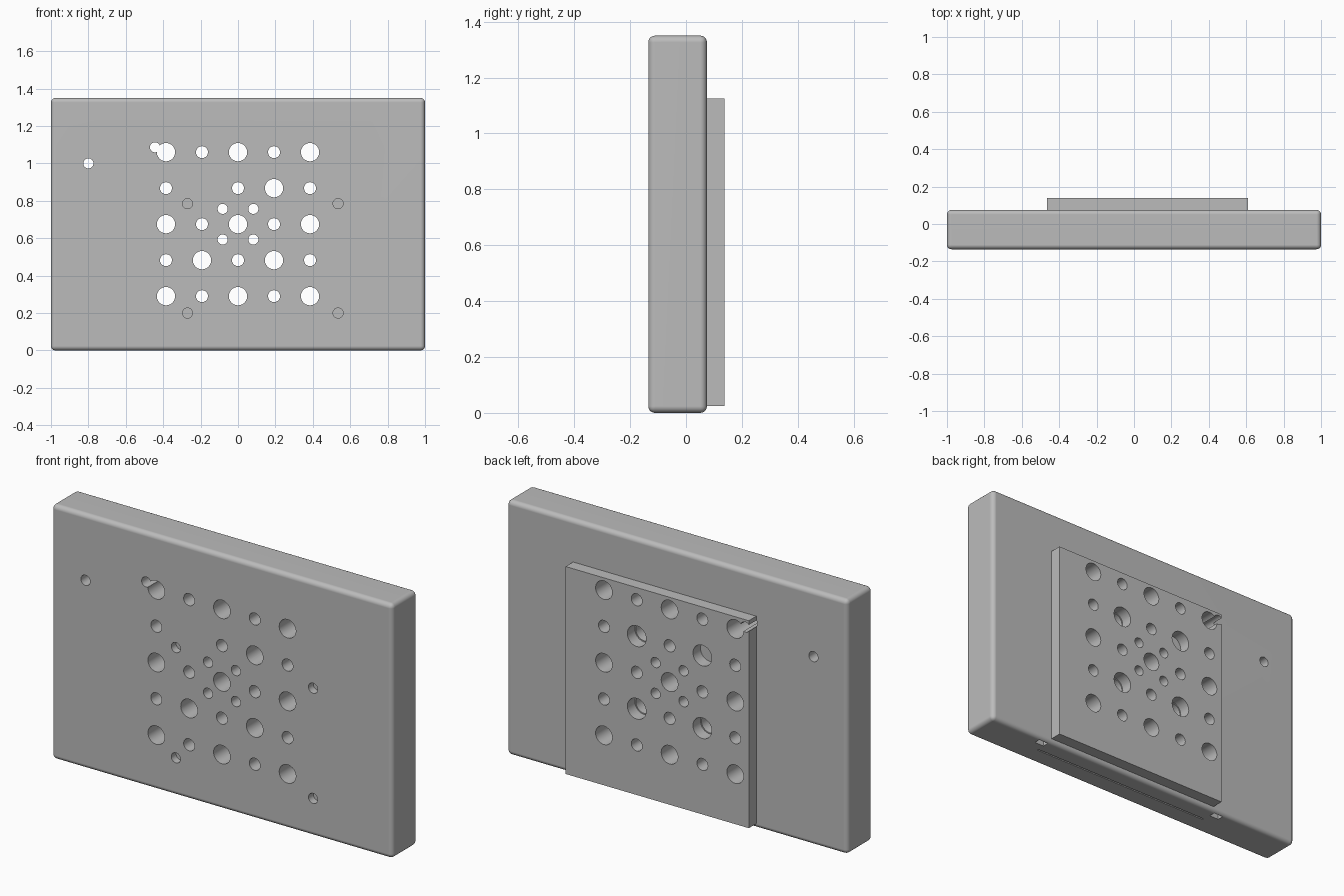
import bpy, bmesh, math
from mathutils import Matrix, Vector

cube = bpy.data.objects.get("Cube")
if cube:
    bpy.data.objects.remove(cube, do_unlink=True)

grey = bpy.data.materials.new("plain grey")
grey.use_nodes = True
grey.diffuse_color = (0.5, 0.5, 0.5, 1)
grey.node_tree.nodes["Principled BSDF"].inputs["Base Color"].default_value = (0.5, 0.5, 0.5, 1)


def add_box(bm, lo, hi):
    lo, hi = Vector(lo), Vector(hi)
    scale = Matrix.Diagonal((*(hi - lo), 1))
    bmesh.ops.create_cube(bm, size=1, matrix=Matrix.Translation((lo + hi) / 2) @ scale)


def add_drill(bm, x, z, radius, y0, y1):
    place = Matrix.Translation((x, (y0 + y1) / 2, z)) @ Matrix.Rotation(math.pi / 2, 4, "X")
    bmesh.ops.create_cone(bm, cap_ends=True, segments=32, radius1=radius,
                          radius2=radius, depth=y1 - y0, matrix=place)


def finish(bm, name):
    mesh = bpy.data.meshes.new(name)
    bm.to_mesh(mesh)
    bm.free()
    mesh.materials.append(grey)
    ob = bpy.data.objects.new(name, mesh)
    bpy.context.collection.objects.link(ob)
    return ob


def select(ob):
    bpy.ops.object.select_all(action="DESELECT")
    ob.select_set(True)
    bpy.context.view_layer.objects.active = ob


def cut(ob, cutter):
    cutter.hide_render = True
    select(ob)
    mod = ob.modifiers.new("Holes", "BOOLEAN")
    mod.operation, mod.solver, mod.object = "DIFFERENCE", "EXACT", cutter
    bpy.ops.object.modifier_apply(modifier=mod.name)


FRONT, BACK, REAR = -0.135, 0.075, 0.138
PITCH, MID = 0.1925, 0.675
BIG, SMALL, PIN = 0.049, 0.032, 0.027

# Rounded block and square-edged rear plate
bm = bmesh.new()
add_box(bm, (-1, FRONT, 0), (1, BACK, 1.35))
bmesh.ops.bevel(bm, geom=bm.edges[:], offset=0.024, segments=5, profile=0.5, affect="EDGES")
block = finish(bm, "main_block")
bm = bmesh.new()
add_box(bm, (-0.465, BACK, 0.025), (0.61, REAR, 1.125))
plate = finish(bm, "rear_plate")

# Hole grid: big on even nodes and diagonals, small elsewhere
block_bm, plate_bm = bmesh.new(), bmesh.new()
for i in range(-2, 3):
    for j in range(-2, 3):
        x, z = i * PITCH, MID + j * PITCH
        diagonal = abs(i) == 1 and abs(j) == 1
        even = i % 2 == 0 and j % 2 == 0
        radius = BIG if diagonal or (even and (i or not j or abs(j) == 2)) else SMALL
        add_drill(plate_bm, x, z, 0.055 if diagonal else radius, 0, 0.2)
        if (i, j) != (-1, 1):
            add_drill(block_bm, x, z, radius, -0.2, 0.2)

# Four pin holes around the centre
for sx in (-1, 1):
    for sz in (-1, 1):
        for bm in (block_bm, plate_bm):
            add_drill(bm, sx * 0.082, MID + sz * 0.082, PIN, -0.2, 0.2)

# Blind front holes and the lone side hole
for x in (-0.27, 0.535):
    for z in (0.2, 0.785):
        add_drill(block_bm, x, z, PIN, -0.2, FRONT + 0.04)
add_drill(block_bm, -0.80, 1.0, PIN, -0.2, 0.2)

# Groove and two pockets in the underside
add_box(block_bm, (-0.48, -0.027, -0.1), (0.62, -0.019, 0.05))
for x in (-0.51, 0.65):
    add_box(block_bm, (x - 0.028, 0.025, -0.1), (x + 0.028, 0.058, 0.04))

# Corner hole that overlaps the grid and breaks the plate edge
corner_bm = bmesh.new()
add_drill(corner_bm, -0.444, 1.086, PIN, -0.2, 0.2)

block_cutter = finish(block_bm, "block_cutter")
plate_cutter = finish(plate_bm, "plate_cutter")
corner_cutter = finish(corner_bm, "corner_cutter")
for ob, cutter in ((block, block_cutter), (plate, plate_cutter)):
    cut(ob, cutter)
    cut(ob, corner_cutter)
    select(ob)
    bpy.ops.object.shade_smooth_by_angle(angle=math.radians(30))
    mod = ob.modifiers.new("Flat Faces", "WEIGHTED_NORMAL")
    mod.keep_sharp = True
for cutter in (block_cutter, plate_cutter, corner_cutter):
    bpy.data.objects.remove(cutter, do_unlink=True)
